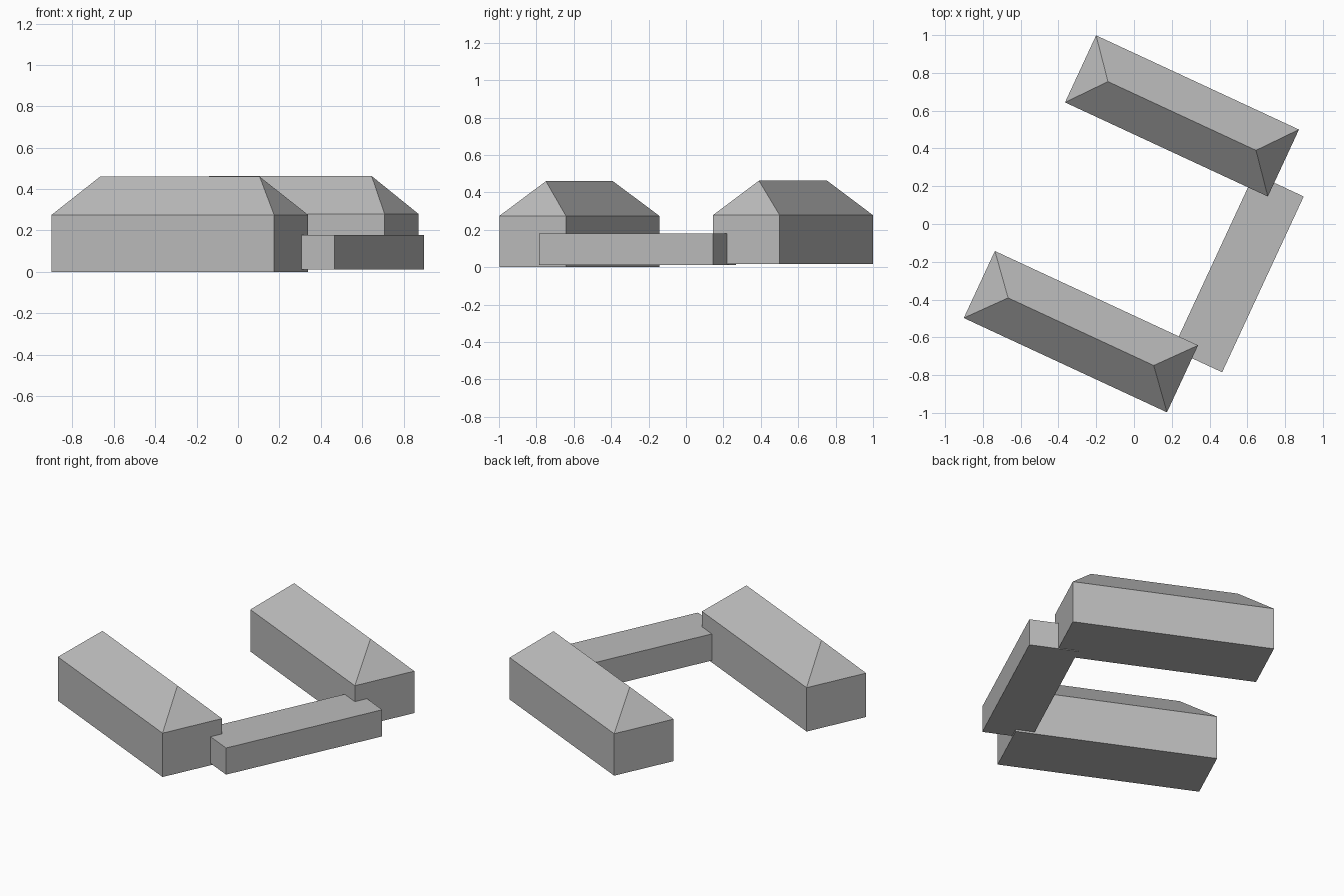
import bpy
import bmesh
from math import radians, cos, sin

cube = bpy.data.objects.get("Cube")
if cube:
    bpy.data.objects.remove(cube, do_unlink=True)

# One plain grey for walls and roofs
grey = bpy.data.materials.new("plain grey")
grey.use_nodes = True
COLOUR = (0.5, 0.5, 0.5, 1)
grey.diffuse_color = COLOUR
grey.node_tree.nodes["Principled BSDF"].inputs["Base Color"].default_value = COLOUR

TURN = radians(-24.9)  # shared heading of the site


def block(name, centre, length, width, base, eave, ridge=None, hip=0.0):
    """Box at the site heading, optionally topped by a hipped roof."""
    bm = bmesh.new()
    c, s = cos(TURN), sin(TURN)

    def vert(x, y, z):
        return bm.verts.new((c * x - s * y, s * x + c * y, z))

    corners = [(-length / 2, -width / 2), (length / 2, -width / 2),
               (length / 2, width / 2), (-length / 2, width / 2)]
    low = [vert(x, y, base) for x, y in corners]
    top = [vert(x, y, eave) for x, y in corners]
    bm.faces.new(low[::-1])
    for i in range(4):
        j = (i + 1) % 4
        bm.faces.new((low[i], low[j], top[j], top[i]))
    if ridge is None:
        bm.faces.new(top)
    else:
        left = vert(hip - length / 2, 0, ridge)
        right = vert(length / 2 - hip, 0, ridge)
        bm.faces.new((top[0], top[1], right, left))
        bm.faces.new((top[1], top[2], right))
        bm.faces.new((top[2], top[3], left, right))
        bm.faces.new((top[3], top[0], left))
    mesh = bpy.data.meshes.new(name)
    bm.to_mesh(mesh)
    bm.free()
    mesh.materials.append(grey)
    obj = bpy.data.objects.new(name, mesh)
    obj.location = (*centre, 0)
    bpy.context.collection.objects.link(obj)


# Two parallel hip-roofed wings
block("front_wing", (-0.281, -0.57), 1.186, 0.391, 0.0, 0.275, 0.46, 0.168)
block("back_wing", (0.254, 0.572), 1.184, 0.391, 0.016, 0.279, 0.463, 0.16)

# Low flat-roofed passage joining them
block("link_passage", (0.552, -0.259), 0.288, 1.026, 0.012, 0.179)
